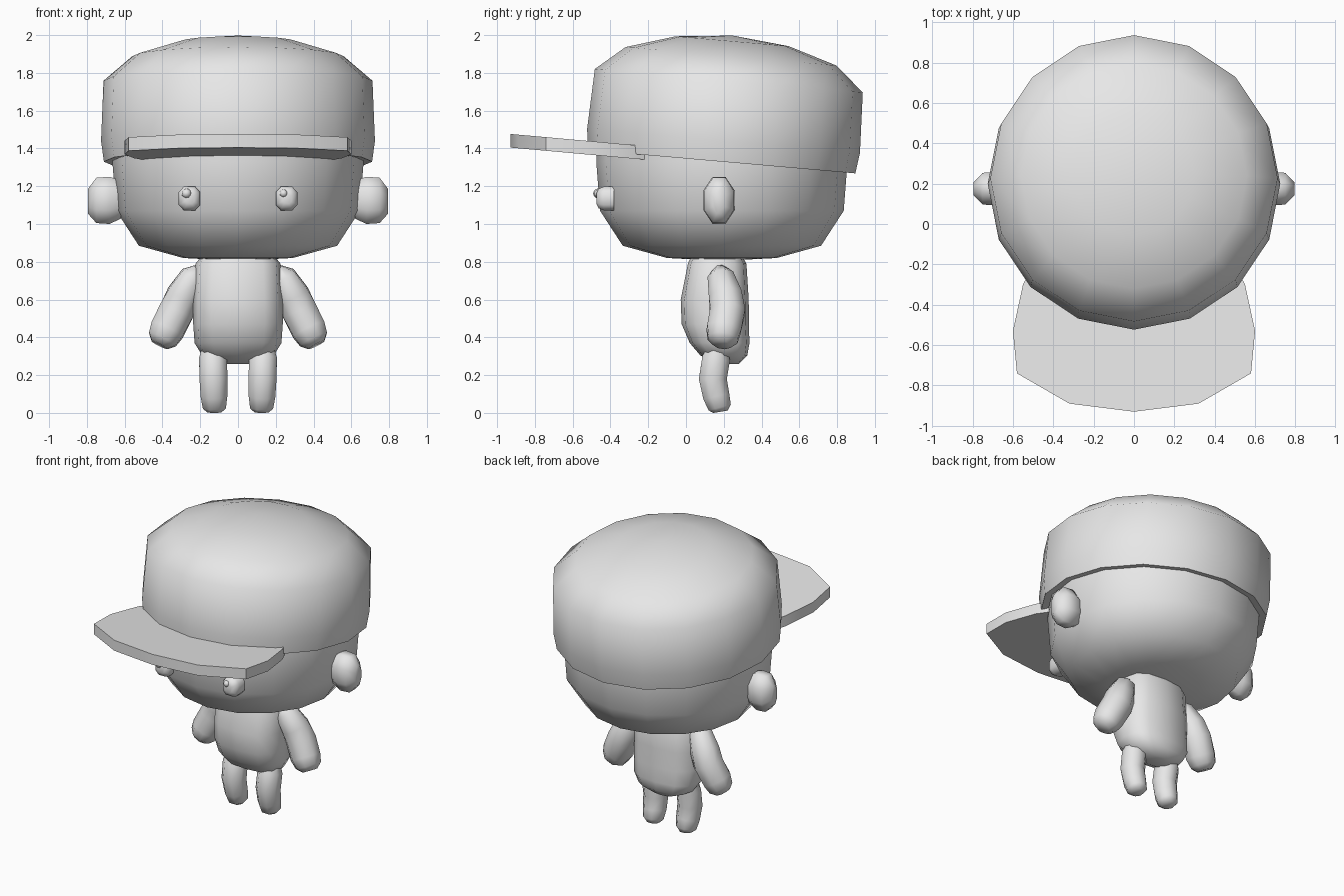
import bpy, bmesh, math
from mathutils import Vector, Matrix

if "Cube" in bpy.data.objects:
    bpy.data.objects.remove(bpy.data.objects["Cube"], do_unlink=True)

grey = bpy.data.materials.new("light_grey")
grey.use_nodes = True
grey.diffuse_color = (0.8, 0.8, 0.8, 1)
grey.node_tree.nodes["Principled BSDF"].inputs["Base Color"].default_value = (0.8, 0.8, 0.8, 1)


def finish(bm, name, angle):
    """Turn a bmesh into a shaded object."""
    bmesh.ops.remove_doubles(bm, verts=bm.verts, dist=1e-5)
    bmesh.ops.recalc_face_normals(bm, faces=bm.faces)
    mesh = bpy.data.meshes.new(name)
    bm.to_mesh(mesh)
    bm.free()
    mesh.materials.append(grey)
    obj = bpy.data.objects.new(name, mesh)
    bpy.context.collection.objects.link(obj)
    bpy.ops.object.select_all(action='DESELECT')
    obj.select_set(True)
    bpy.context.view_layer.objects.active = obj
    bpy.ops.object.shade_smooth_by_angle(angle=math.radians(angle))
    return obj


def loft(name, rings, sides=8, axis=None, ref=(1, 0, 0), power=1, turn=0, tilt=None, angle=60):
    """Skin rings of (centre, width radius, depth radius) along a path."""
    bm = bmesh.new()
    centres = [Vector(r[0]) for r in rings]
    loops = []
    for i, (c, ru, rv) in enumerate(rings):
        t = Vector(axis) if axis else centres[min(i + 1, len(rings) - 1)] - centres[max(i - 1, 0)]
        t.normalize()
        u = Vector(ref)
        u = (u - t * u.dot(t)).normalized()
        v = t.cross(u)
        loop = []
        for k in range(sides):
            a = math.tau * (k + turn) / sides
            x, y = (math.copysign(abs(f) ** power, f) for f in (math.cos(a), math.sin(a)))
            loop.append(bm.verts.new(centres[i] + u * x * ru + v * y * rv))
        loops.append(loop)
    for a, b in zip(loops, loops[1:]):
        for k in range(sides):
            n = (k + 1) % sides
            bm.faces.new((a[k], a[n], b[n], b[k]))
    for loop, ring in ((loops[0], rings[0]), (loops[-1], rings[-1])):
        if ring[1] > 0:
            bm.faces.new(loop)
    if tilt:
        pivot, degrees = tilt
        bmesh.ops.rotate(bm, verts=bm.verts, cent=pivot,
                         matrix=Matrix.Rotation(math.radians(degrees), 3, 'X'))
    return finish(bm, name, angle)


UP = (0, 0, 1)

# Head: wide rounded bowl that runs up inside the cap
head = [(0.805, 0), (0.82, 0.29), (0.885, 0.525), (1.07, 0.645), (1.33, 0.665), (1.6, 0.65)]
loft("head", [((0, 0.19, z), r, r) for z, r in head], 16, axis=UP)

# Cap: tilted crown with a thin rim around the head
crown = [(1.42, 0.65), (1.335, 0.665), (1.33, 0.71), (1.44, 0.725), (1.76, 0.712),
         (1.89, 0.56), (1.97, 0.3), (2.0, 0)]
loft("cap_crown", [((0, 0.19, z), r, r) for z, r in crown], 16, axis=UP,
     tilt=((0, 0.19, 1.34), -5))

# Cap brim: sloped slab whose rear edge is tucked inside the crown
half = [(0.32, -0.89), (0.58, -0.74), (0.6, -0.53), (0.55, -0.3), (0.5, -0.2), (0.23, -0.36)]
outline = [(0, -0.93)] + half + [(0, -0.41)] + [(-x, y) for x, y in reversed(half)]
bm = bmesh.new()
slab = bm.faces.new([bm.verts.new((x, y, 1.42 - 0.09 * (y + 0.3))) for x, y in outline])
raised = bmesh.ops.extrude_face_region(bm, geom=[slab])["geom"]
for v in raised:
    if isinstance(v, bmesh.types.BMVert):
        v.co.z -= 0.072
if not any(len(f.verts) == len(outline) and f.calc_center_median().z > 1.42 for f in bm.faces):
    bm.faces.new([v for v in slab.verts])
finish(bm, "cap_brim", 25)

# Body: squarish torso leaning back at the hips
body = [(0.86, 0.16, 0.17, 0.12), (0.79, 0.165, 0.225, 0.155), (0.6, 0.152, 0.237, 0.18),
        (0.47, 0.155, 0.237, 0.178), (0.37, 0.178, 0.23, 0.158), (0.305, 0.2, 0.19, 0.125),
        (0.26, 0.22, 0.08, 0.06)]
loft("body", [((0, y, z), rx, ry) for z, y, rx, ry in body], 12, axis=UP, power=0.75)

for side, s in (("left", 1), ("right", -1)):
    # Ears
    ear = [(0.62, 1.13, 0.06, 0.11), (0.68, 1.125, 0.09, 0.135),
           (0.75, 1.125, 0.085, 0.13), (0.795, 1.12, 0.035, 0.07)]
    loft(side + "_ear", [((s * x, 0.175, z), ry, rz) for x, z, ry, rz in ear],
         axis=(1, 0, 0), ref=(0, 1, 0), turn=0.5)

    # Eyes with a small bead highlight
    eye = [(-0.38, 0.06, 0.066), (-0.435, 0.06, 0.066), (-0.462, 0.05, 0.055), (-0.475, 0.025, 0.03)]
    loft(side + "_eye", [((s * 0.257, y, 1.135), rx, rz) for y, rx, rz in eye],
         axis=(0, 1, 0), power=0.7, turn=0.5)
    bm = bmesh.new()
    bmesh.ops.create_icosphere(bm, subdivisions=2, radius=0.021 if s > 0 else 0.026,
                               matrix=Matrix.Translation((s * 0.257 - 0.016, -0.466, 1.162)))
    finish(bm, side + "_eye_highlight", 60)

    # Arms: short bent tubes with rounded ends
    arm = [(0.2, 0.18, 0.76, 0.035), (0.235, 0.185, 0.72, 0.075), (0.29, 0.21, 0.62, 0.095),
           (0.325, 0.22, 0.54, 0.1), (0.375, 0.2, 0.44, 0.098), (0.4, 0.195, 0.39, 0.085),
           (0.415, 0.19, 0.36, 0.05)]
    loft(side + "_arm", [((s * x, y, z), r, r) for x, y, z, r in arm], turn=0.5)

    # Legs: bent back slightly towards the feet
    leg = [(0.135, 0.18, 0.37, 0.05), (0.132, 0.16, 0.29, 0.08), (0.13, 0.142, 0.18, 0.08),
           (0.127, 0.16, 0.09, 0.076), (0.125, 0.178, 0.03, 0.066), (0.125, 0.182, 0.006, 0.042)]
    loft(side + "_leg", [((s * x, y, z), r, r) for x, y, z, r in leg], turn=0.5)
